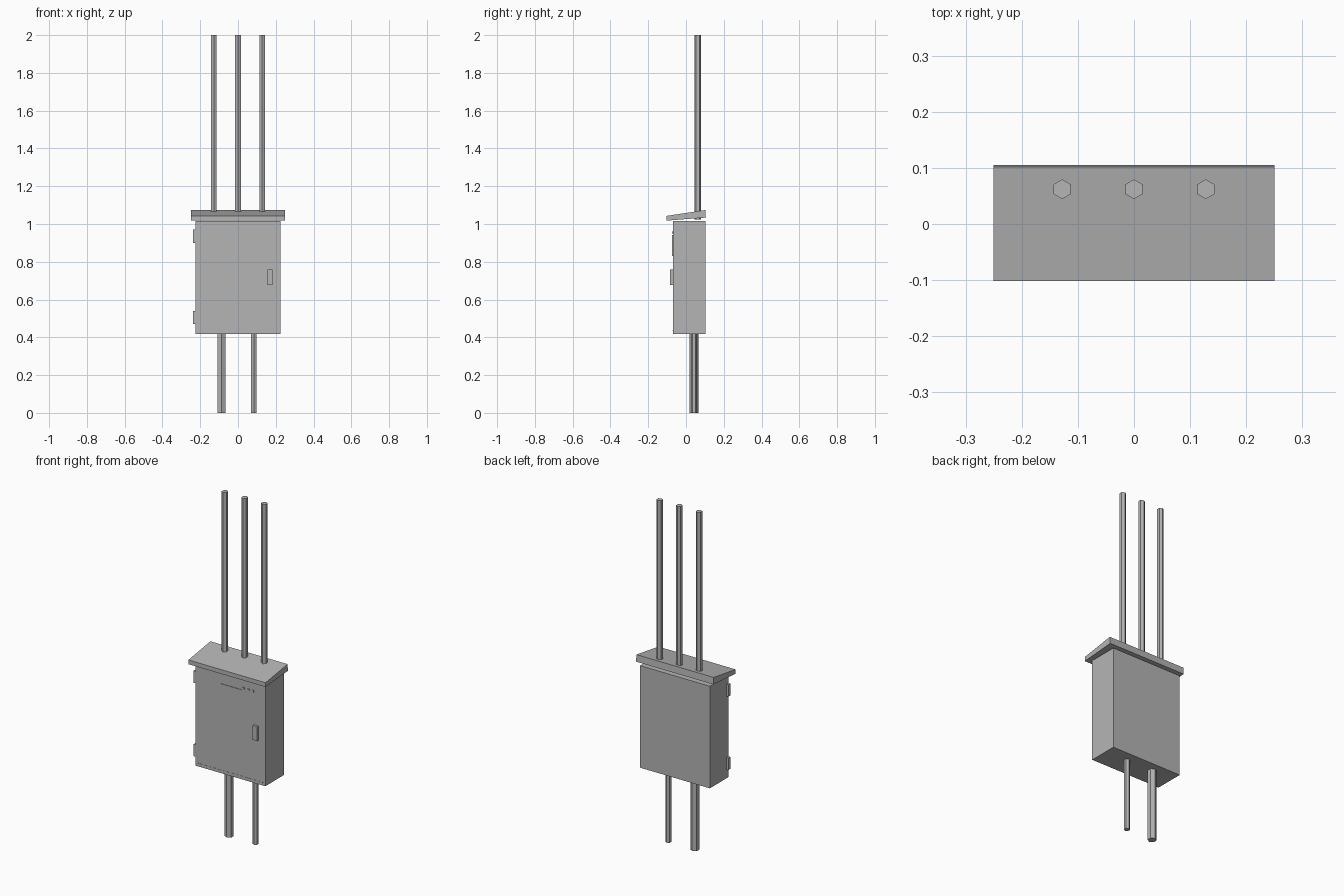
import bpy
import math

if "Cube" in bpy.data.objects:
    bpy.data.objects.remove(bpy.data.objects["Cube"], do_unlink=True)

grey = bpy.data.materials.new("painted grey metal")
grey.use_nodes = True
GREY = (0.46, 0.46, 0.46, 1)
grey.diffuse_color = GREY
grey.node_tree.nodes["Principled BSDF"].inputs["Base Color"].default_value = GREY


def add_mesh(name, verts, faces):
    mesh = bpy.data.meshes.new(name)
    mesh.from_pydata(verts, [], faces)
    mesh.materials.append(grey)
    obj = bpy.data.objects.new(name, mesh)
    bpy.context.collection.objects.link(obj)
    return obj


def prism_x(name, profile, x0, x1):
    """Extrude a (y, z) profile along x."""
    n = len(profile)
    verts = [(x, y, z) for x in (x0, x1) for y, z in profile]
    faces = [tuple(range(n)), tuple(reversed(range(n, 2 * n)))]
    faces += [(i, i + n, (i + 1) % n + n, (i + 1) % n) for i in range(n)]
    return add_mesh(name, verts, faces)


def box(name, x, y, z):
    return prism_x(name, [(y[0], z[0]), (y[0], z[1]), (y[1], z[1]), (y[1], z[0])], *x)


def pipe(name, x, y, radius, z0, z1):
    """Six-sided upright pipe with a corner facing front and back."""
    bpy.ops.mesh.primitive_cylinder_add(vertices=6, radius=radius, depth=z1 - z0,
                                        location=(x, y, (z0 + z1) / 2))
    obj = bpy.context.object
    obj.name = name
    obj.data.materials.append(grey)


FRONT = -0.07

# Cabinet body and sloping roof
box("cabinet_body", (-0.226, 0.226), (FRONT, 0.102), (0.418, 1.016))
prism_x("sloped_roof", [(-0.102, 1.018), (-0.102, 1.043), (0.102, 1.074), (0.105, 1.034)],
        -0.25, 0.25)

# Door handle and hinges
box("door_handle", (0.155, 0.183), (-0.085, FRONT), (0.677, 0.76))
for name, z in (("lower_hinge", 0.505), ("upper_hinge", 0.935)):
    box(name, (-0.239, -0.226), (FRONT, -0.05), (z - 0.035, z + 0.035))

# Thin door details: label plate, indicator studs, bottom strip
box("label_plate", (-0.067, 0.073), (FRONT - 0.003, FRONT), (0.83, 0.943))
for i in range(3):
    x = 0.086 + 0.031 * i
    box(f"indicator_stud_{i + 1}", (x - 0.005, x + 0.005), (FRONT - 0.003, FRONT), (0.95, 0.96))
box("bottom_strip", (-0.21, 0.21), (FRONT - 0.001, FRONT), (0.434, 0.437))

# Upper conduits through the roof, lower conduits to the ground
for i, x in enumerate((-0.128, 0, 0.128)):
    pipe(f"upper_conduit_{i + 1}", x, 0.062, 0.0175, 1.025, 2.0)
pipe("wide_lower_conduit", -0.087, 0.043, 0.024, 0, 0.425)
pipe("narrow_lower_conduit", 0.084, 0.043, 0.016, 0, 0.425)
